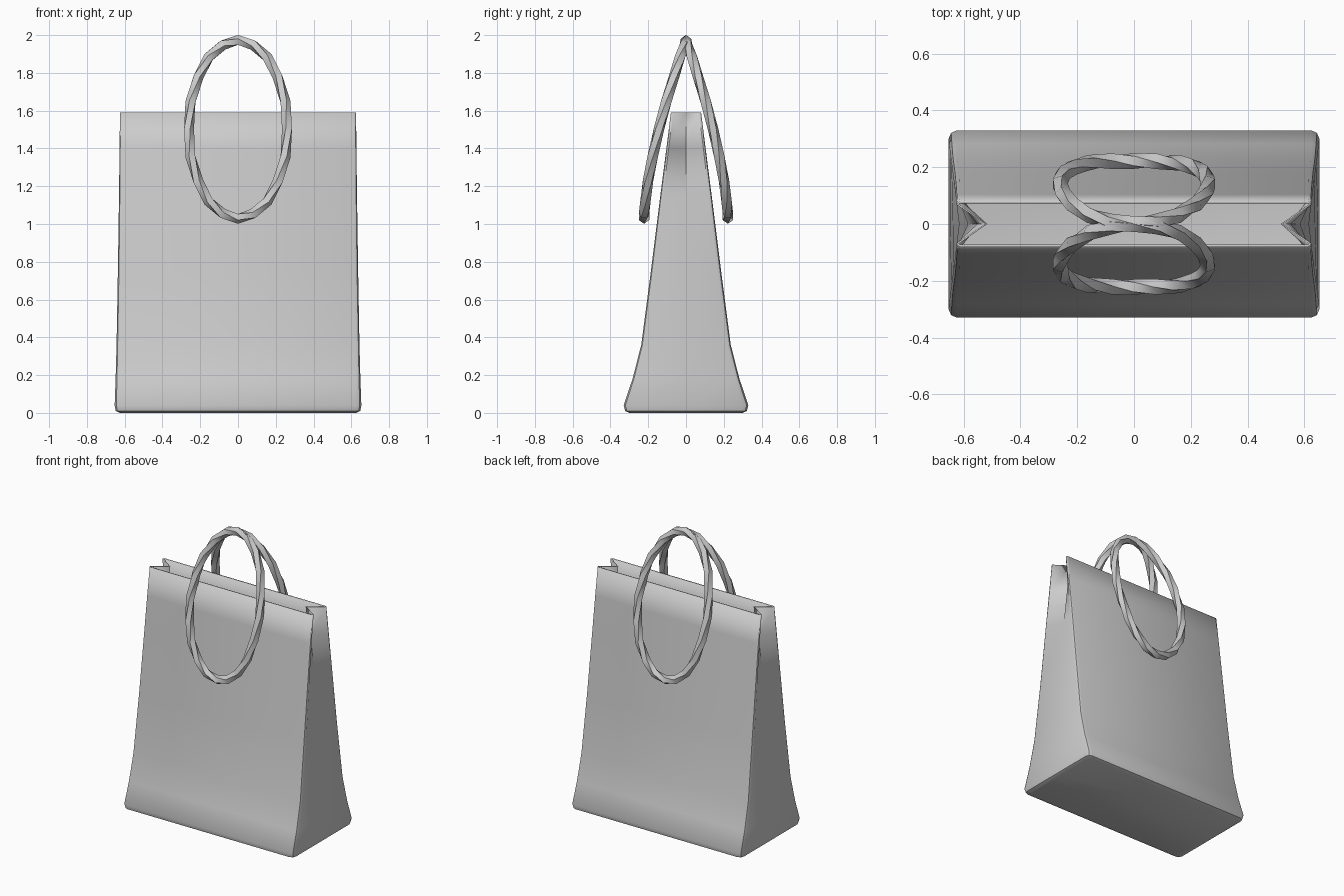
import bpy, bmesh, math
from mathutils import Vector

cube = bpy.data.objects.get("Cube")
if cube:
    bpy.data.objects.remove(cube, do_unlink=True)

paper = bpy.data.materials.new("pale grey paper")
paper.use_nodes = True
GREY = (0.6, 0.6, 0.6, 1)
paper.diffuse_color = GREY
paper.node_tree.nodes["Principled BSDF"].inputs["Base Color"].default_value = GREY


def make_object(name, bm, angle):
    bmesh.ops.recalc_face_normals(bm, faces=bm.faces)
    mesh = bpy.data.meshes.new(name)
    bm.to_mesh(mesh)
    bm.free()
    mesh.materials.append(paper)
    obj = bpy.data.objects.new(name, mesh)
    bpy.context.collection.objects.link(obj)
    bpy.ops.object.select_all(action="DESELECT")
    obj.select_set(True)
    bpy.context.view_layer.objects.active = obj
    bpy.ops.object.shade_smooth_by_angle(angle=math.radians(angle))
    return obj


def bridge(bm, a, b):
    n = len(a)
    for i in range(n):
        j = (i + 1) % n
        bm.faces.new((a[i], a[j], b[j], b[i]))


def bag_section(hx, hy, fold, r):
    # One quarter: rounded corner, then the pleat line, mirrored around
    right = [(hx, hy - r), (hx - r * 0.3, hy - r * 0.3), (hx - r, hy)]
    back = right + [(-x, y) for x, y in reversed(right)]
    front = [(-x, -y) for x, y in back]
    return [(hx - fold, 0)] + back + [(fold - hx, 0)] + front


# Open paper bag: height, half width, half depth, side fold, corner radius
levels = [
    (0.0, 0.625, 0.30, 0.0, 0.03),
    (0.01, 0.647, 0.322, 0.0, 0.03),
    (0.04, 0.653, 0.33, 0.0, 0.03),
    (0.18, 0.648, 0.283, 0.0, 0.025),
    (0.36, 0.643, 0.237, 0.005, 0.02),
    (0.75, 0.636, 0.186, 0.02, 0.02),
    (1.15, 0.63, 0.136, 0.045, 0.015),
    (1.4, 0.627, 0.104, 0.075, 0.012),
    (1.59, 0.625, 0.08, 0.1, 0.012),
]
bm = bmesh.new()
rings = [[bm.verts.new((x, y, z)) for x, y in bag_section(hx, hy, f, r)]
         for z, hx, hy, f, r in levels]
bm.faces.new(rings[0])
for low, high in zip(rings, rings[1:]):
    bridge(bm, low, high)
bag = make_object("paper_bag", bm, 40)
wall = bag.modifiers.new("paper thickness", "SOLIDIFY")
wall.thickness = 0.008
wall.offset = -1


# Oval twisted cord handles, leaning together at the top
def handle_path(side, a):
    t = (1 + math.sin(a)) / 2
    return Vector((0.262 * math.cos(a), side * 0.222 * (1 - t ** 1.5), 1.03 + 0.942 * t))


def handle(name, side, steps=20, sides=5):
    bm = bmesh.new()
    loops = []
    for i in range(steps):
        a = math.tau * i / steps
        p = handle_path(side, a)
        tangent = (handle_path(side, a + 0.01) - handle_path(side, a - 0.01)).normalized()
        u = tangent.cross(Vector((0, 1, 0))).normalized()
        v = tangent.cross(u)
        twist = i * math.tau / steps * 2
        loop = []
        for k in range(sides):
            b = math.tau * k / sides + twist
            loop.append(bm.verts.new(p + 0.029 * (u * math.cos(b) + v * math.sin(b))))
        loops.append(loop)
    # The last loop joins the first one after two whole turns of twist
    for i in range(steps):
        bridge(bm, loops[i], loops[(i + 1) % steps])
    return make_object(name, bm, 50)


handle("front_handle", -1)
handle("back_handle", 1)
